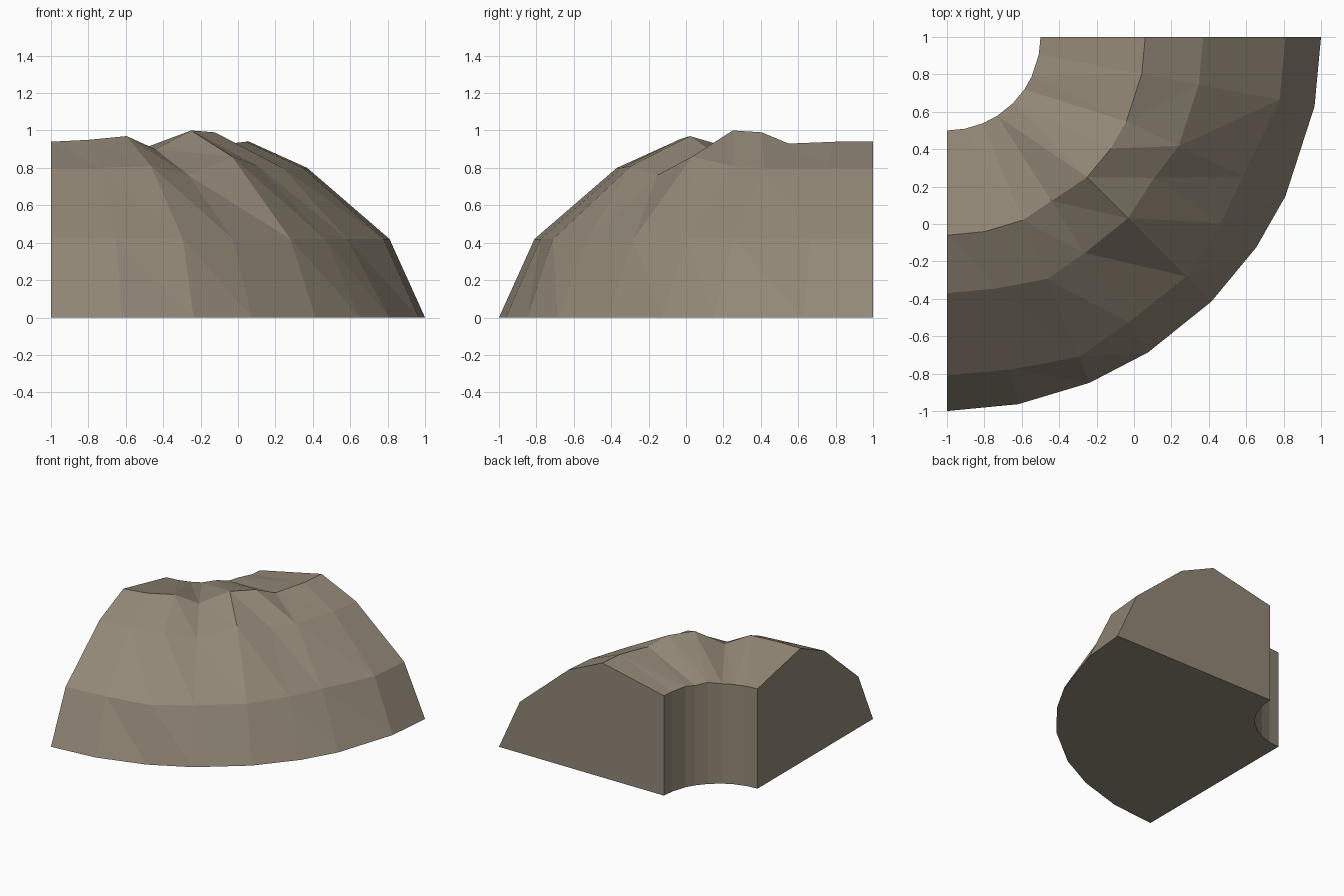
import bpy
import bmesh
from math import cos, sin, radians

default_cube = bpy.data.objects.get("Cube")
if default_cube:
    bpy.data.objects.remove(default_cube, do_unlink=True)


def make_material(name, colour):
    material = bpy.data.materials.new(name)
    material.use_nodes = True
    material.diffuse_color = colour
    material.node_tree.nodes["Principled BSDF"].inputs["Base Color"].default_value = colour
    return material


rock = make_material("brown_rock", (0.29, 0.245, 0.185, 1.0))

# The quarter ring turns around one corner of the tile in uneven steps
ANGLES = [radians(a) for a in (0, 10.7, 25.2, 34.2, 45, 57.5, 67.6, 79, 90)]
LAST = len(ANGLES) - 1


def add_ring(bm, radius, height, radius_change=None, height_change=None):
    """Add one arc of points; the changes make it irregular at given steps."""
    radius_change = radius_change or {}
    height_change = height_change or {}
    ring = []
    for step, angle in enumerate(ANGLES):
        r = radius + radius_change.get(step, 0)
        z = height + height_change.get(step, 0)
        ring.append(bm.verts.new((r * cos(angle) - 1, 1 - r * sin(angle), z)))
    return ring


bm = bmesh.new()

# Rings in order around the cross-section, starting under the inner wall
inner_foot = add_ring(bm, 0.5, 0)
inner_rim = add_ring(bm, 0.5, 0.82, height_change={2: 0.01, 4: 0.015})
crest = add_ring(bm, 1.06, 0.94, {5: -0.02},
                 {2: -0.01, 3: 0.05, 4: 0.06, 5: -0.04, 6: 0.03, 7: 0.01})
shoulder = add_ring(bm, 1.37, 0.80, {3: -0.03, 6: 0.03},
                    {3: 0.01, 4: 0.06, 5: -0.04, 6: 0.01})
flank = add_ring(bm, 1.81, 0.42, {2: -0.06, 3: -0.04, 6: 0.04})
outer_foot = add_ring(bm, 2.0, 0)
section = [inner_foot, inner_rim, crest, shoulder, flank, outer_foot]

# Inner wall and flat underside
for low, high in ((inner_foot, inner_rim), (outer_foot, inner_foot)):
    for i in range(LAST):
        bm.faces.new((low[i], low[i + 1], high[i + 1], high[i]))

# Faceted rock slopes, all split along the same diagonal
for near, far in zip(section[1:], section[2:]):
    for i in range(LAST):
        bm.faces.new((near[i], near[i + 1], far[i]))
        bm.faces.new((near[i + 1], far[i + 1], far[i]))

# Flat cut ends
for end in (0, LAST):
    bm.faces.new([ring[end] for ring in section])

bmesh.ops.recalc_face_normals(bm, faces=bm.faces)
mesh = bpy.data.meshes.new("cliff_corner")
bm.to_mesh(mesh)
bm.free()
mesh.materials.append(rock)

cliff = bpy.data.objects.new("cliff_corner", mesh)
bpy.context.collection.objects.link(cliff)
